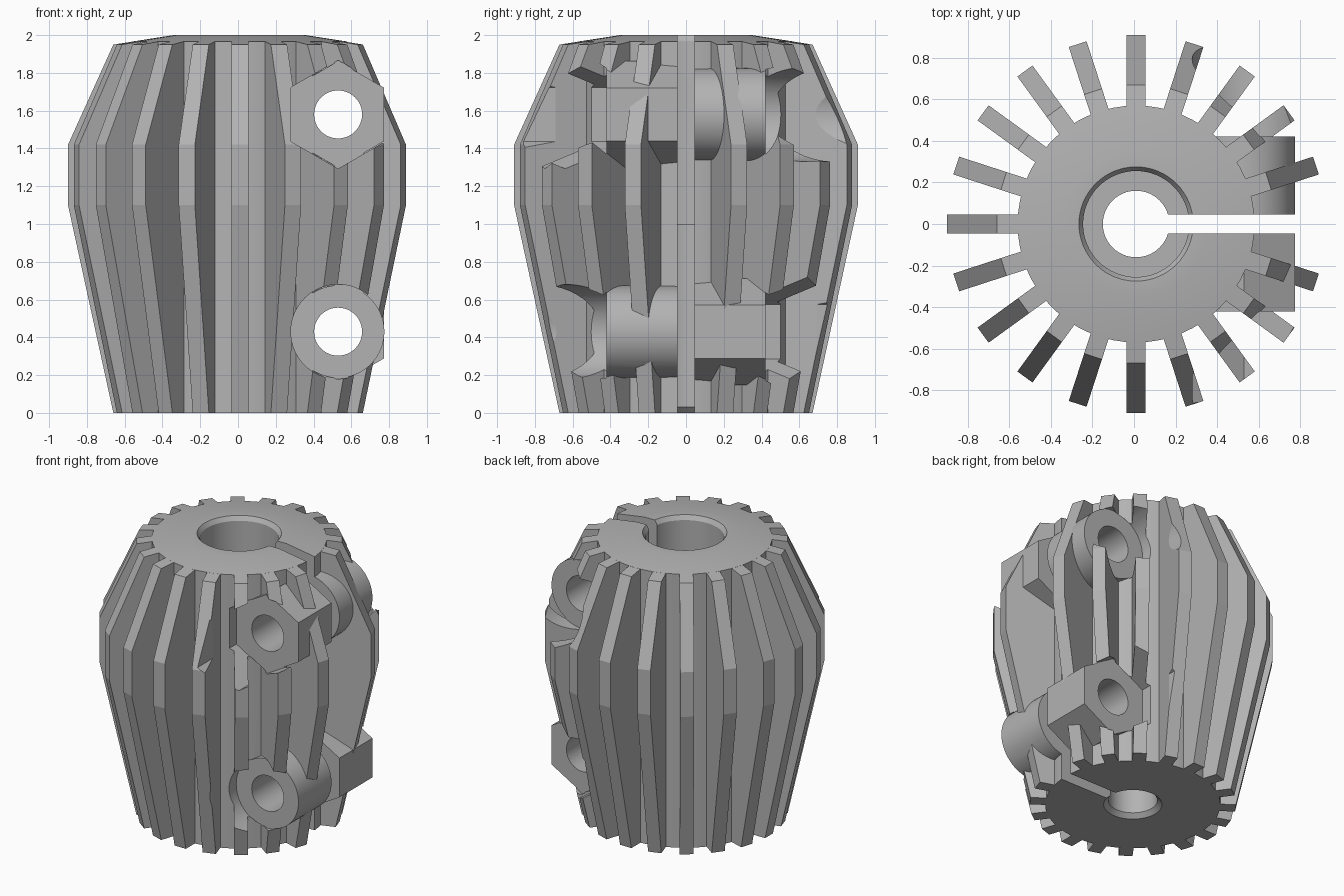
import bpy, bmesh, math
from mathutils import Matrix, Vector

if "Cube" in bpy.data.objects:
    bpy.data.objects.remove(bpy.data.objects["Cube"], do_unlink=True)

CX = 0.01                     # axis of the body
CORE_R = 0.57
FINS, FIN_W = 20, 0.09
BOSS_X, BOSS_END = 0.53, 0.42
HEX_R, ROUND_R, HOLE_R = 0.282, 0.245, 0.127

grey = bpy.data.materials.new("light_grey")
grey.use_nodes = True
grey.diffuse_color = (0.45, 0.45, 0.45, 1)
grey.node_tree.nodes["Principled BSDF"].inputs["Base Color"].default_value = (0.45, 0.45, 0.45, 1)


def finish(name, bm):
    bmesh.ops.recalc_face_normals(bm, faces=bm.faces)
    mesh = bpy.data.meshes.new(name)
    bm.to_mesh(mesh)
    bm.free()
    mesh.materials.append(grey)
    obj = bpy.data.objects.new(name, mesh)
    bpy.context.collection.objects.link(obj)
    return obj


def lathe(name, profile, segments=64):
    """Turn an (r, z) profile that starts and ends on the axis."""
    bm = bmesh.new()
    verts = [bm.verts.new((r, 0, z)) for r, z in profile]
    edges = [bm.edges.new(pair) for pair in zip(verts, verts[1:])]
    bmesh.ops.spin(bm, geom=verts + edges, cent=(0, 0, 0), axis=(0, 0, 1),
                   angle=math.tau, steps=segments, use_merge=False)
    bmesh.ops.remove_doubles(bm, verts=bm.verts, dist=1e-5)
    bmesh.ops.translate(bm, verts=bm.verts, vec=(CX, 0, 0))
    return finish(name, bm)


def add_prism(bm, points, offset):
    """Extrude a closed outline along an offset vector."""
    face = bm.faces.new([bm.verts.new(p) for p in points])
    out = bmesh.ops.extrude_face_region(bm, geom=[face], use_keep_orig=True)
    moved = [g for g in out["geom"] if isinstance(g, bmesh.types.BMVert)]
    bmesh.ops.translate(bm, verts=moved, vec=offset)


def bar(name, z, radius, sides, y0, y1):
    """Prism or cylinder along y at a clamp position."""
    bm = bmesh.new()
    turns = [math.tau * i / sides for i in range(sides)]
    add_prism(bm, [(BOSS_X + radius * math.sin(a), y0, z + radius * math.cos(a)) for a in turns],
              Vector((0, y1 - y0, 0)))
    return finish(name, bm)


def combine(target, tool, operation):
    """Apply a boolean and discard the tool."""
    tool.hide_render = True
    mod = target.modifiers.new("combine", 'BOOLEAN')
    mod.operation, mod.solver, mod.object = operation, 'EXACT', tool
    bpy.context.view_layer.update()
    result = bpy.data.meshes.new_from_object(target.evaluated_get(bpy.context.evaluated_depsgraph_get()))
    target.modifiers.clear()
    target.data = result
    bpy.data.objects.remove(tool, do_unlink=True)


# Core with a shallow conical top
body = lathe("finned_clamp_body", [(0, 0), (CORE_R, 0), (CORE_R, 1.966), (0.35, 2), (0, 2)])

# Radial fins; the one on the slit is left out
fin_profile = [(0.45, 0), (0.67, 0), (0.91, 1.1), (0.91, 1.42), (0.67, 1.95), (0.56, 1.967), (0.45, 1.9)]
bm = bmesh.new()
for i in range(1, FINS):
    turn = Matrix.Translation((CX, 0, 0)) @ Matrix.Rotation(math.tau * i / FINS, 4, 'Z')
    add_prism(bm, [turn @ Vector((r, -FIN_W / 2, z)) for r, z in fin_profile],
              turn.to_3x3() @ Vector((0, FIN_W, 0)))
combine(body, finish("fins", bm), 'UNION')

# Clamp bosses: hexagonal on one side of the slit, round on the other, swapped below
clamps = [(1.58, -1), (0.43, 1)]
for z, hex_side in clamps:
    for side in (-1, 1):
        radius, sides = (HEX_R, 6) if side == hex_side else (ROUND_R, 64)
        pocket = bar("pocket_cutter", z, radius + 0.005, sides, side * BOSS_END, side * 1.2)
        combine(body, pocket, 'DIFFERENCE')
for z, hex_side in clamps:
    for side in (-1, 1):
        radius, sides = (HEX_R, 6) if side == hex_side else (ROUND_R, 64)
        boss = bar("boss", z, radius, sides, -side * 0.02, side * BOSS_END)
        combine(body, boss, 'UNION')

# Bolt holes
for z, _ in clamps:
    combine(body, bar("hole_cutter", z, HOLE_R, 48, -1.3, 1.3), 'DIFFERENCE')

# Clamping slit
bm = bmesh.new()
h = FIN_W / 2
add_prism(bm, [(CX, -h, -0.1), (1.2, -h, -0.1), (1.2, h, -0.1), (CX, h, -0.1)], Vector((0, 0, 2.3)))
combine(body, finish("slit_cutter", bm), 'DIFFERENCE')

# Stepped bore with chamfered mouths
bore = lathe("bore_cutter", [(0, -0.1), (0.19, -0.1), (0.19, 0), (0.16, 0.03), (0.16, 1), (0.255, 1),
                             (0.255, 1.97), (0.275, 2), (0.275, 2.1), (0, 2.1)])
combine(body, bore, 'DIFFERENCE')

# Smooth round surfaces, crisp edges
bpy.ops.object.select_all(action='DESELECT')
body.select_set(True)
bpy.context.view_layer.objects.active = body
bpy.ops.object.shade_smooth_by_angle(angle=math.radians(9))
